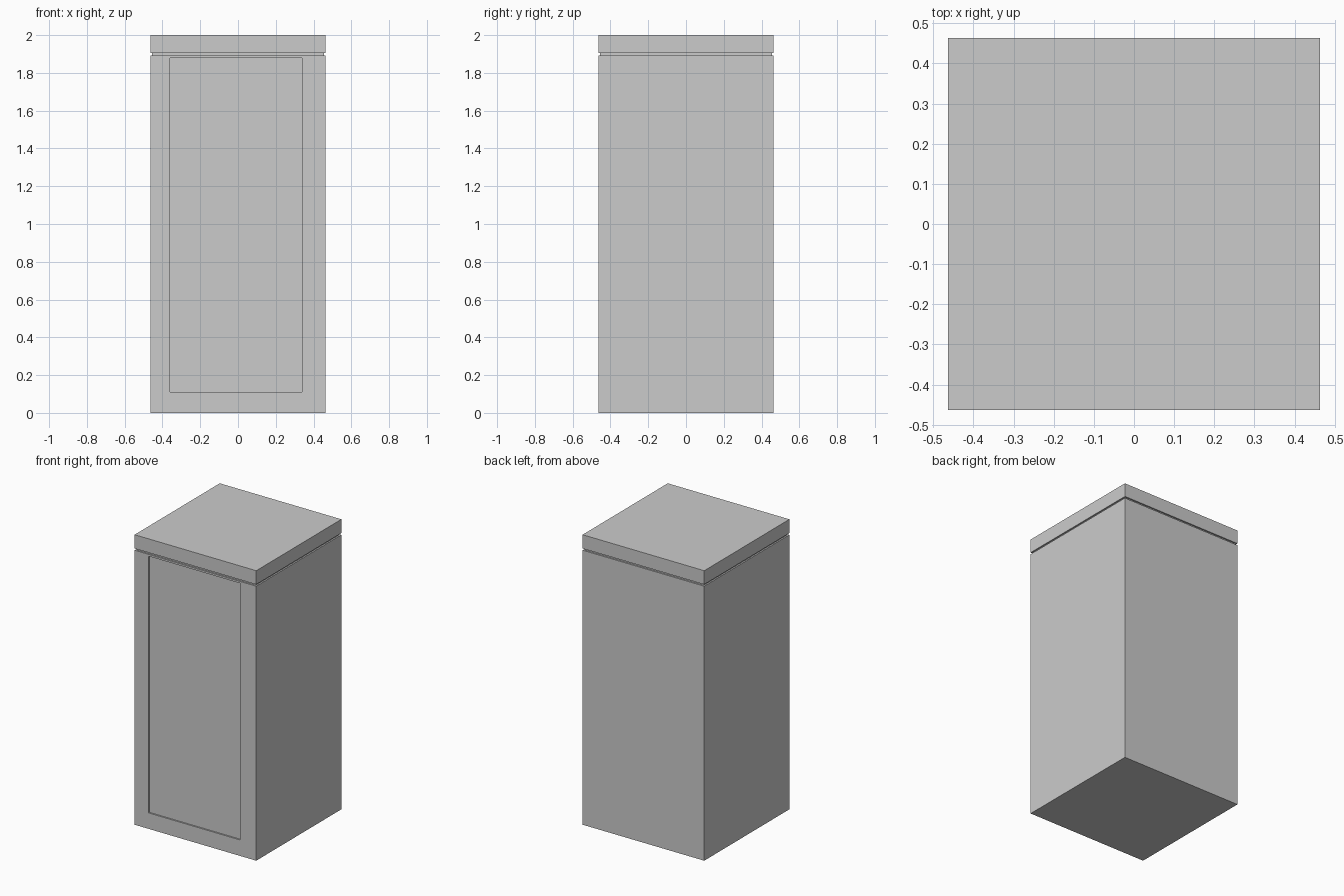
import bpy

if "Cube" in bpy.data.objects:
    bpy.data.objects.remove(bpy.data.objects["Cube"])

HALF = 0.464          # half width of the cabinet
GAP_LOW, GAP_TOP = 1.893, 1.905
DEPTH = 0.01          # depth of the groove and the door recess


def box(name, lo, hi):
    """Axis-aligned box between two corners."""
    bpy.ops.mesh.primitive_cube_add(size=1, location=[(a + b) / 2 for a, b in zip(lo, hi)])
    ob = bpy.context.object
    ob.name = name
    ob.scale = [b - a for a, b in zip(lo, hi)]
    bpy.ops.object.transform_apply(location=False, rotation=False, scale=True)
    return ob


def slab(name, half, z0, z1):
    """Square block centred on the z axis."""
    return box(name, (-half, -half, z0), (half, half, z1))


# main body, shadow groove and lid
body = slab("cabinet_body", HALF, 0, GAP_LOW)
slab("groove_neck", HALF - DEPTH, GAP_LOW, GAP_TOP)
slab("top_lid", HALF, GAP_TOP, 2)

# shallow door recess in the front face
cutter = box("door_recess_cutter", (-0.359, -HALF - 0.1, 0.11), (0.339, -HALF + DEPTH, 1.88))
cutter.hide_render = True
cutter.display_type = 'WIRE'
mod = body.modifiers.new("door_recess", 'BOOLEAN')
mod.operation = 'DIFFERENCE'
mod.solver = 'EXACT'
mod.object = cutter
